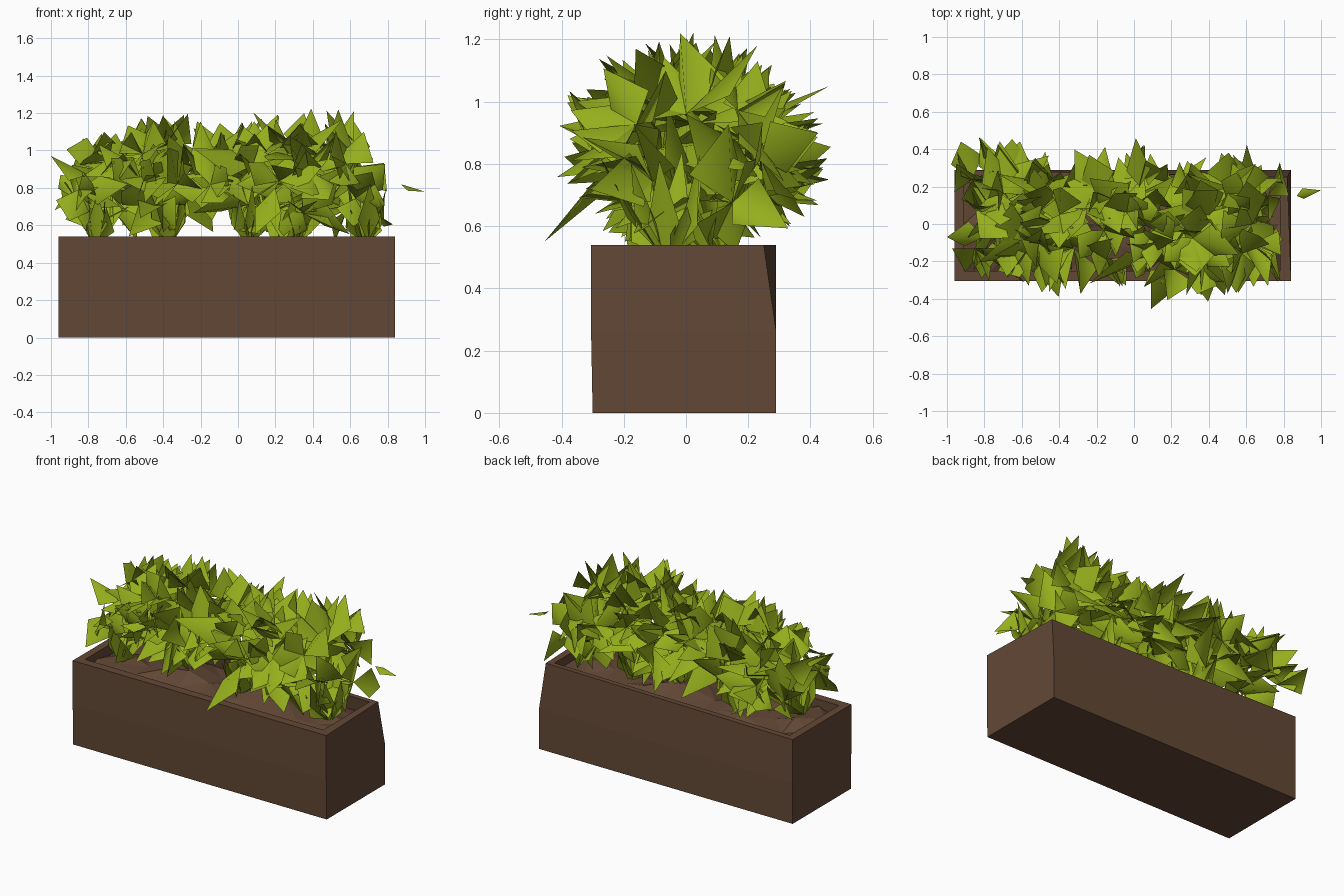
import bpy, bmesh, math, random
from mathutils import Vector

if "Cube" in bpy.data.objects:
    bpy.data.objects.remove(bpy.data.objects["Cube"])

random.seed(8)

def material(name, col):
    m = bpy.data.materials.new(name)
    m.diffuse_color = (*col, 1)
    m.use_nodes = True
    m.node_tree.nodes["Principled BSDF"].inputs["Base Color"].default_value = m.diffuse_color
    return m

BROWN = material("planter brown", (0.123, 0.064, 0.036))
GREEN = material("leaf green", (0.30, 0.425, 0.012))

def finish(bm, name, mat, smooth=False):
    me = bpy.data.meshes.new(name)
    for f in bm.faces:
        f.smooth = smooth
    bm.to_mesh(me)
    bm.free()
    me.materials.append(mat)
    ob = bpy.data.objects.new(name, me)
    bpy.context.collection.objects.link(ob)
    return ob

# Planter box: stacked rings, outer base, middle, outer top, inner rim, inner floor
def ring(bm, x0, x1, y0, y1, z):
    return [bm.verts.new(p) for p in ((x0, y0, z), (x1, y0, z), (x1, y1, z), (x0, y1, z))]

bm = bmesh.new()
rings = [ring(bm, -0.96, 0.84, -0.30, 0.29, 0),
         ring(bm, -0.96, 0.84, -0.305, 0.29, 0.26),
         ring(bm, -0.96, 0.84, -0.305, 0.29, 0.54),
         ring(bm, -0.91, 0.78, -0.25, 0.25, 0.54),
         ring(bm, -0.91, 0.78, -0.25, 0.25, 0.42)]
rings[2][2].co = (0.82, 0.25, 0.54)          # slightly pulled-in back corner
rings[3][2].co = (0.78, 0.22, 0.54)
for a, b in zip(rings, rings[1:]):
    for i in range(4):
        j = (i + 1) % 4
        bm.faces.new((a[i], a[j], b[j], b[i]))
bm.faces.new(rings[0][::-1])
finish(bm, "planter_box", BROWN)

# Roots of the five plants
STEMS = [(-0.76, -0.08), (-0.37, 0.05), (0.06, -0.04), (0.31, 0.05), (0.69, -0.06)]

# Soil: low-poly mounds rising to each plant
bm = bmesh.new()
bmesh.ops.create_grid(bm, x_segments=12, y_segments=4, size=1)
for v in bm.verts:
    x, y = -0.065 + v.co.x * 0.845, v.co.y * 0.25
    d = min(math.hypot(x - sx, y - sy) for sx, sy in STEMS)
    v.co = (x, y, 0.45 + 0.09 * max(0, 1 - d / 0.22) + random.uniform(-0.02, 0.03))
bmesh.ops.triangulate(bm, faces=bm.faces[:])
finish(bm, "soil", BROWN)

# Foliage envelope
def interp(table, x):
    for (xa, a), (xb, b) in zip(table, table[1:]):
        if x <= xb:
            return a + (b - a) * max(0, (x - xa) / (xb - xa))
    return table[-1][1]

TOP = [(-1, 0.97), (-0.75, 1.08), (-0.4, 1.18), (-0.1, 1.13), (0.0, 1.12), (0.3, 1.18),
       (0.6, 1.20), (0.72, 1.02), (0.83, 0.88)]
MID = [(-1, 0.02), (-0.8, 0.09), (-0.35, 0.0), (0, 0.07), (0.22, -0.06), (0.45, -0.02), (0.65, 0.05)]

def inside(p, k=1.0):
    h = interp(TOP, p.x) - 0.83 if p.z > 0.83 else 0.30
    e = ((p.y - interp(MID, p.x)) / 0.36) ** 2 + ((p.z - 0.83) / h) ** 2
    return -0.95 < p.x < 0.79 and e < k

# Leaf: long pointed kite folded along its middle, ridge towards the "up" hint
def leaf(bm, base, tip, width, up):
    d = tip - base
    side = d.cross(up).normalized()
    nor = side.cross(d).normalized()
    m = base + d * random.uniform(0.3, 0.45)
    b, t = bm.verts.new(base), bm.verts.new(tip)
    drop = nor * width * random.uniform(0.15, 0.5)
    l = bm.verts.new(m - side * width / 2 - drop)
    r = bm.verts.new(m + side * width / 2 - drop)
    bm.faces.new((b, t, l))
    bm.faces.new((b, r, t))

def direction():
    return Vector([random.gauss(0, 1) for _ in range(3)]).normalized()

# Crown: evenly spread rosettes of large leaves pointing outwards
bm = bmesh.new()
centres = []
for _ in range(8000):
    c = Vector((random.uniform(-0.87, 0.72), random.uniform(-0.3, 0.34), random.uniform(0.66, 1.04)))
    if len(centres) == 44 or not inside(c, 0.42) or any((c - o).length < 0.16 for o in centres):
        continue
    # keep gaps between the plants low down
    if c.z < 0.78 and min(abs(c.x - s[0]) for s in STEMS) > 0.11:
        continue
    centres.append(c)
for c in centres:
    out = Vector((0, c.y - interp(MID, c.x), c.z - 0.80)).normalized()
    for _ in range(6):
        d = (direction() + out * 0.6 + Vector((0, 0, 0.15))).normalized()
        length = random.uniform(0.24, 0.38)
        while length > 0.1 and not inside(c + d * length, 1.25):
            length -= 0.02
        if length > 0.14:
            up = out * 1.2 + Vector((0, -0.1, 0.3)) + direction() * 0.5
            leaf(bm, c, c + d * length, random.uniform(0.14, 0.21), up)
finish(bm, "leaf_crown", GREEN, True)

# Lower leaves rising from each root
bm = bmesh.new()
for sx, sy in STEMS:
    for k in range(8):
        a = k * math.tau / 8 + random.uniform(-0.3, 0.3)
        r = random.uniform(0.08, 0.22)
        u = Vector((math.cos(a), math.sin(a), 0))
        base = Vector((sx, sy, 0.51)) + u * 0.02
        tip = Vector((sx + r * 0.5 * u.x, sy + r * u.y, random.uniform(0.66, 0.85)))
        leaf(bm, base, tip, random.uniform(0.08, 0.12), -u)
finish(bm, "stem_leaves", GREEN, True)

# Leaves that stick out: front droop, back tips, peaks and the stray leaf on the right
bm = bmesh.new()
Z = Vector((0, -0.3, 1))
for base, tip, w in (((0.2, -0.25, 0.8), (0.09, -0.455, 0.55), 0.15),
                     ((0.03, 0.2, 0.95), (0.01, 0.46, 1.05), 0.13),
                     ((-0.75, 0.25, 0.8), (-0.82, 0.46, 0.75), 0.13),
                     ((0.5, 0.05, 1.0), (0.62, 0.14, 1.21), 0.14),
                     ((0.25, 0.0, 1.05), (0.08, 0.0, 1.205), 0.12),
                     ((-0.8, -0.07, 0.87), (-1.0, -0.07, 0.97), 0.14),
                     ((0.87, 0.15, 0.82), (1.0, 0.18, 0.78), 0.06)):
    leaf(bm, Vector(base), Vector(tip), w, Z)
finish(bm, "stray_leaves", GREEN, True)
